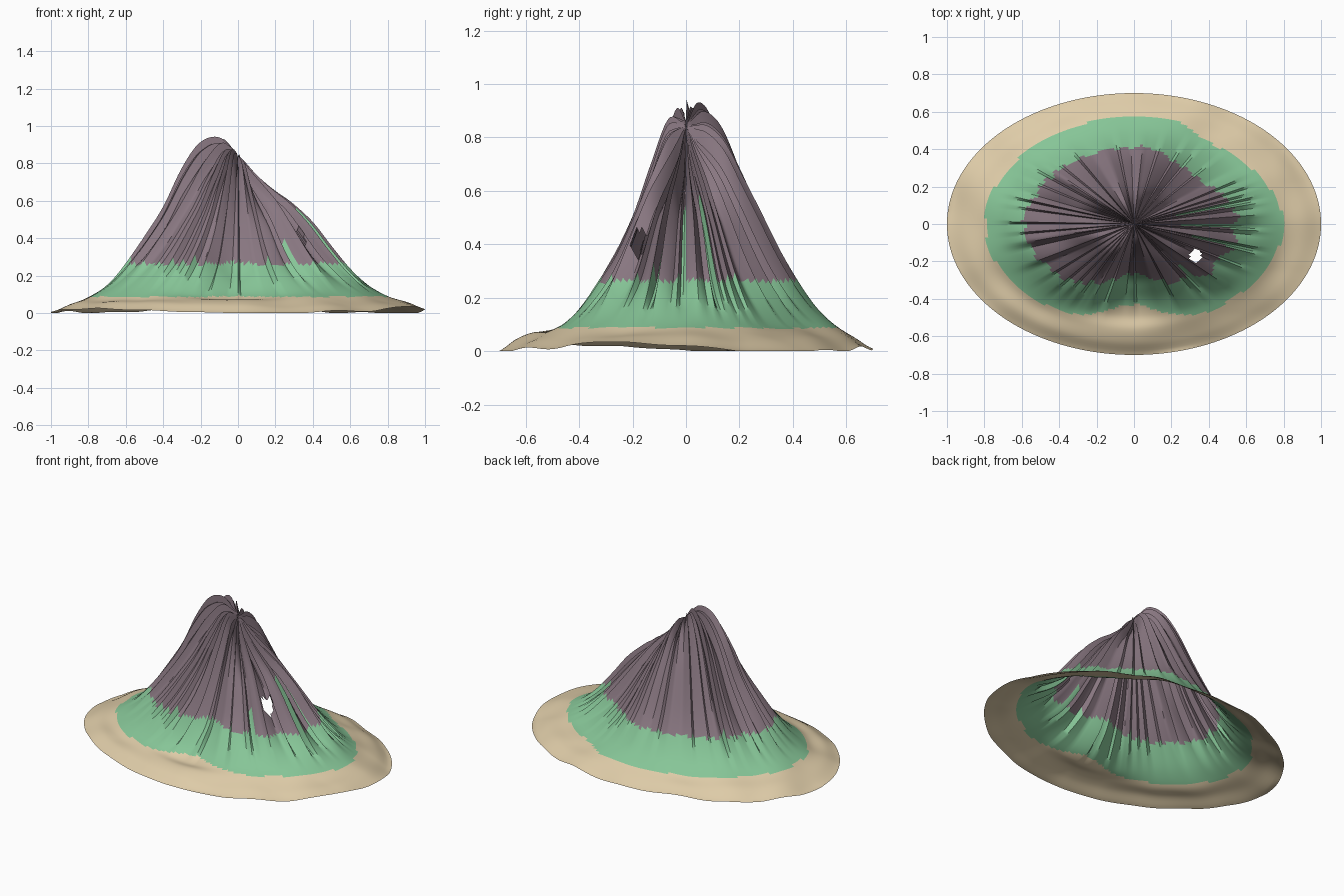
import bpy, bmesh, random
from math import sin, cos, pi, radians
from mathutils import Vector, noise

random.seed(4)
SEGS, RINGS = 240, 56
WIDTH, DEPTH = 1.0, 0.7

# Slope heights from peak to shore, every 45 degrees starting at +x
SLOPES = [
    [.84, .74, .645, .56, .455, .33, .225, .15, .09, .045, 0],
    [.84, .755, .65, .51, .365, .25, .165, .10, .07, .045, 0],
    [.84, .87, .80, .65, .50, .36, .25, .16, .095, .05, .01],
    [.85, .93, .88, .73, .53, .36, .23, .14, .085, .05, 0],
    [.86, .95, .91, .75, .53, .375, .25, .15, .085, .045, 0],
    [.86, .90, .76, .58, .44, .32, .22, .135, .08, .05, 0],
    [.84, .85, .64, .42, .255, .17, .10, .07, .072, .045, 0],
    [.84, .76, .665, .56, .43, .31, .215, .135, .08, .035, 0],
]
# Lifted stretches of shore: angle, half width, lift
LIFTS = [(-18, 45, .03), (215, 48, .025), (115, 16, .015)]
# Gullies where the grass climbs higher: angle, height of the grass line
GULLIES = [(-55, .36), (-19, .48), (-3, .52), (16, .53)]


def smooth(a, b, x):
    t = min(1, max(0, (x - a) / (b - a)))
    return t * t * (3 - 2 * t)


def profile(p, r):
    """Smooth curve through evenly spaced heights."""
    f = r * (len(p) - 1)
    i = min(int(f), len(p) - 2)
    t = f - i
    a, b, c, d = p[max(i - 1, 0)], p[i], p[i + 1], p[min(i + 2, len(p) - 1)]
    return b + t / 2 * (c - a + t * (2*a - 5*b + 4*c - d + t * (3 * (b - c) + d - a)))


# Wedge-shaped folds of uneven width running down the mountain
folds = []
while len(folds) < SEGS:
    width = random.randint(3, 7)
    start, end = random.uniform(0, .3), random.uniform(.5, 1)
    if random.random() < .5:
        start, end = end, start
    folds += [start + (end - start) * n / width for n in range(width)]

# Grass line of each column; gully floors are sunk below their neighbours
grass_line = [.25] * SEGS
for angle, line in GULLIES:
    first = int(angle / 360 * SEGS) % SEGS
    for j in (first, first + 1):
        grass_line[j % SEGS] = line
        folds[j % SEGS] = 1.1


def height(r, j):
    th = 2 * pi * j / SEGS
    c, s = cos(th), sin(th)
    sector = 8 * j / SEGS
    a, b = SLOPES[int(sector)], SLOPES[(int(sector) + 1) % 8]
    t = smooth(0, 1, sector % 1)
    z = profile(a, r) * (1 - t) + profile(b, r) * t
    # folds, strongest halfway down
    fade = smooth(0, .08, r) * (1 - smooth(.52, .78, r))
    z *= 1 + (.14 + .12 * smooth(.3, .5, r)) * fade * (.45 * smooth(.1, .4, r) - folds[j])
    # rolling beach and wavy shoreline
    z += .018 * noise.noise(Vector((c * r * 4, s * r * 3, 3.1))) * smooth(.5, .8, r)
    for angle, half, lift in LIFTS:
        off = abs((th - radians(angle) + pi) % (2 * pi) - pi)
        z += lift * (1 - smooth(0, radians(half), off)) * smooth(.8, 1, r)
    return max(0, z)


def material(name, rgb):
    m = bpy.data.materials.new(name)
    m.use_nodes = True
    m.diffuse_color = (*rgb, 1)
    m.node_tree.nodes["Principled BSDF"].inputs["Base Color"].default_value = (*rgb, 1)
    return m


cube = bpy.data.objects.get("Cube")
if cube:
    bpy.data.objects.remove(cube)

# Island shell: rings of points around the peak
bm = bmesh.new()
peak = bm.verts.new((0, 0, .83))
rings = []
for i in range(1, RINGS + 1):
    r = i / RINGS
    rings.append([bm.verts.new((WIDTH * r * cos(2 * pi * j / SEGS),
                                DEPTH * r * sin(2 * pi * j / SEGS),
                                height(r, j))) for j in range(SEGS)])

# Faces, coloured in bands by height: sand, grass, rock
for j in range(SEGS):
    k = (j + 1) % SEGS
    column = [bm.faces.new((peak, rings[0][j], rings[0][k]))]
    for inner, outer in zip(rings, rings[1:]):
        column.append(bm.faces.new((inner[j], outer[j], outer[k], inner[k])))
    for f in column:
        low = min(v.co.z for v in f.verts)
        f.material_index = 0 if low < .083 else 1 if low < grass_line[j] else 2

# Small opening in the front left slope
hole = Vector((.33, -.17))
gone = [f for f in bm.faces if (f.calc_center_median().xy - hole).length < .033]
bmesh.ops.delete(bm, geom=gone, context='FACES')

mesh = bpy.data.meshes.new("island")
bm.to_mesh(mesh)
bm.free()
for name, rgb in (("sand", (.73, .60, .39)), ("grass", (.24, .56, .31)),
                  ("rock", (.25, .185, .22))):
    mesh.materials.append(material(name, rgb))
island = bpy.data.objects.new("island", mesh)
bpy.context.collection.objects.link(island)
bpy.context.view_layer.objects.active = island
island.select_set(True)
bpy.ops.object.shade_smooth_by_angle(angle=radians(40))
